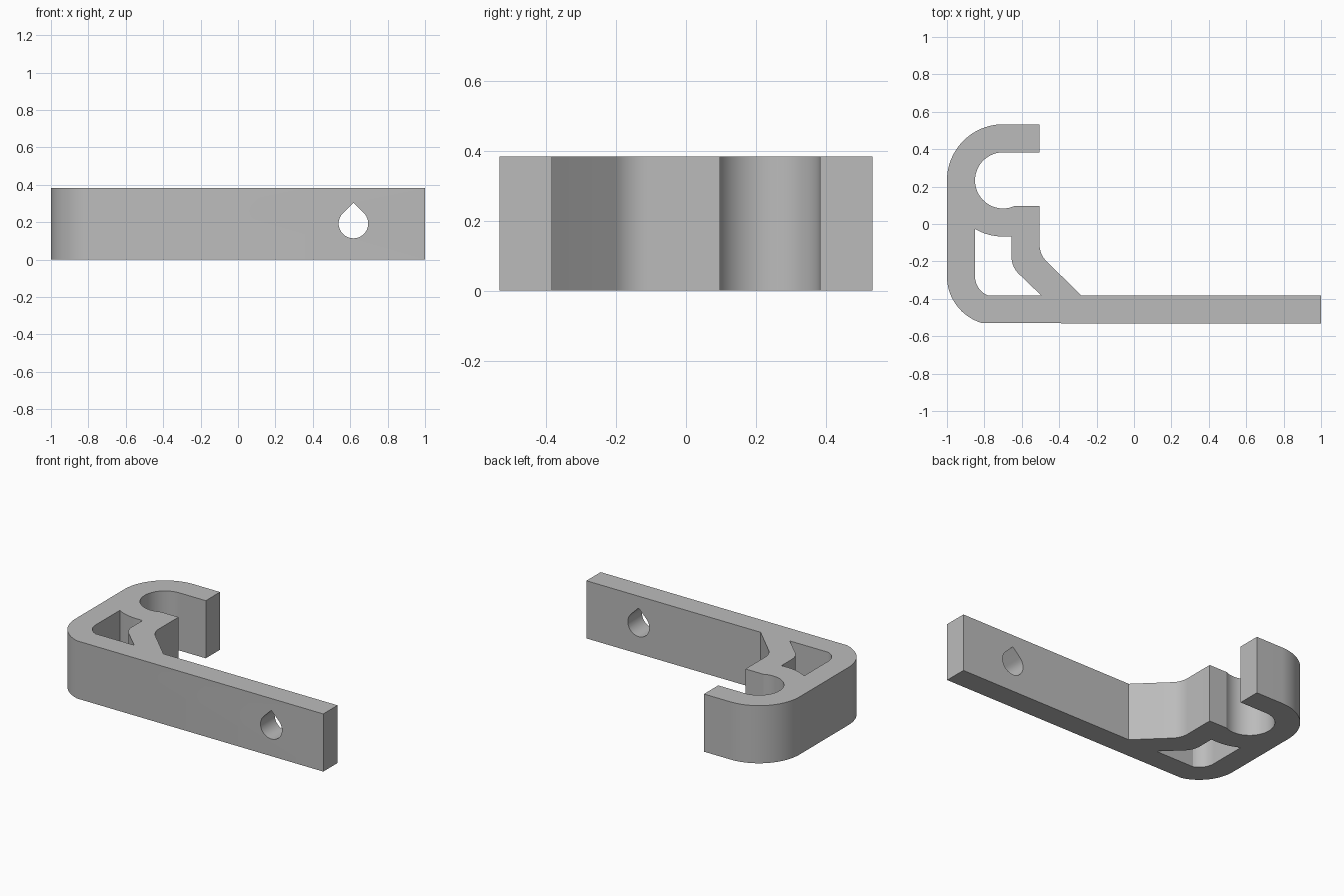
import bpy, bmesh
from math import sin, cos, radians
from mathutils import Vector

if "Cube" in bpy.data.objects:
    bpy.data.objects.remove(bpy.data.objects["Cube"], do_unlink=True)

HEIGHT = 0.383
FRONT, BAR_BACK, TOP = -0.533, -0.383, 0.533
RING = (-0.7, 0.233)       # centre of the hook's round opening
CORNER = (-0.74, -0.28)    # centre of the rounded bar corner


def arc(centre, radius, start, end, steps=24):
    angles = [radians(start + (end - start) * i / steps) for i in range(steps + 1)]
    return [(centre[0] + radius * cos(a), centre[1] + radius * sin(a)) for a in angles]


def prism(name, outline, origin, axis_u, axis_v, depth):
    """Extrude a 2D outline, drawn on two axes, along their normal."""
    u, v = Vector(axis_u), Vector(axis_v)
    bm = bmesh.new()
    face = bm.faces.new([bm.verts.new(Vector(origin) + u * a + v * b) for a, b in outline])
    extruded = bmesh.ops.extrude_face_region(bm, geom=[face])["geom"]
    verts = [g for g in extruded if isinstance(g, bmesh.types.BMVert)]
    bmesh.ops.translate(bm, verts=verts, vec=u.cross(v) * depth)
    bmesh.ops.recalc_face_normals(bm, faces=bm.faces)
    mesh = bpy.data.meshes.new(name)
    bm.to_mesh(mesh)
    bm.free()
    obj = bpy.data.objects.new(name, mesh)
    bpy.context.collection.objects.link(obj)
    return obj


# Bracket outline: long bar, strut, lip, round hook and back wall
outline = [(1, FRONT), (1, BAR_BACK), (-0.28, BAR_BACK)]
outline += arc((-0.378, -0.11), 0.127, 225, 180, 8)
outline += [(-0.505, 0.097)]
outline += arc(RING, 0.15, 295, 90, 40)
outline += [(-0.505, 0.383), (-0.505, TOP)]
outline += arc(RING, 0.3, 90, 180)
outline += arc(CORNER, 0.26, 180, 254, 16)
bracket = prism("hook_bracket", outline, (0, 0, 0), (1, 0, 0), (0, 1, 0), HEIGHT)

# Hollow between the back wall, the hook and the strut
hollow = arc(RING, 0.3, 240, 270, 10) + [(-0.655, -0.067)]
hollow += arc((-0.528, -0.175), 0.127, 180, 225, 8)
hollow += [(-0.495, BAR_BACK)]
hollow += arc(CORNER, 0.11, 250, 180, 12)
hollow_cutter = prism("hollow_cutter", hollow, (0, 0, -0.1), (1, 0, 0), (0, 1, 0), HEIGHT + 0.2)

# Teardrop screw hole through the bar
teardrop = arc((0, 0), 0.079, 135, 405, 36) + [(0, 0.111)]
hole_cutter = prism("screw_hole_cutter", teardrop, (0.617, -0.3, 0.193), (1, 0, 0), (0, 0, 1), 0.4)

# Cut the openings and bake the result
cutters = [hollow_cutter, hole_cutter]
for cutter in cutters:
    cutter.hide_render = True
    mod = bracket.modifiers.new(cutter.name, "BOOLEAN")
    mod.operation = "DIFFERENCE"
    mod.solver = "EXACT"
    mod.object = cutter
bpy.context.view_layer.update()
evaluated = bracket.evaluated_get(bpy.context.evaluated_depsgraph_get())
baked = bpy.data.meshes.new_from_object(evaluated)
bracket.modifiers.clear()
bracket.data = baked
for cutter in cutters:
    bpy.data.objects.remove(cutter, do_unlink=True)

# Plain grey plastic
grey = bpy.data.materials.new("plain_grey")
grey.use_nodes = True
colour = (0.5, 0.5, 0.5, 1)
grey.diffuse_color = colour
grey.node_tree.nodes["Principled BSDF"].inputs["Base Color"].default_value = colour
bracket.data.materials.clear()
bracket.data.materials.append(grey)

# Smooth the curved walls, keep the corners sharp
bpy.ops.object.select_all(action="DESELECT")
bracket.select_set(True)
bpy.context.view_layer.objects.active = bracket
bpy.ops.object.shade_smooth_by_angle(angle=radians(20))
